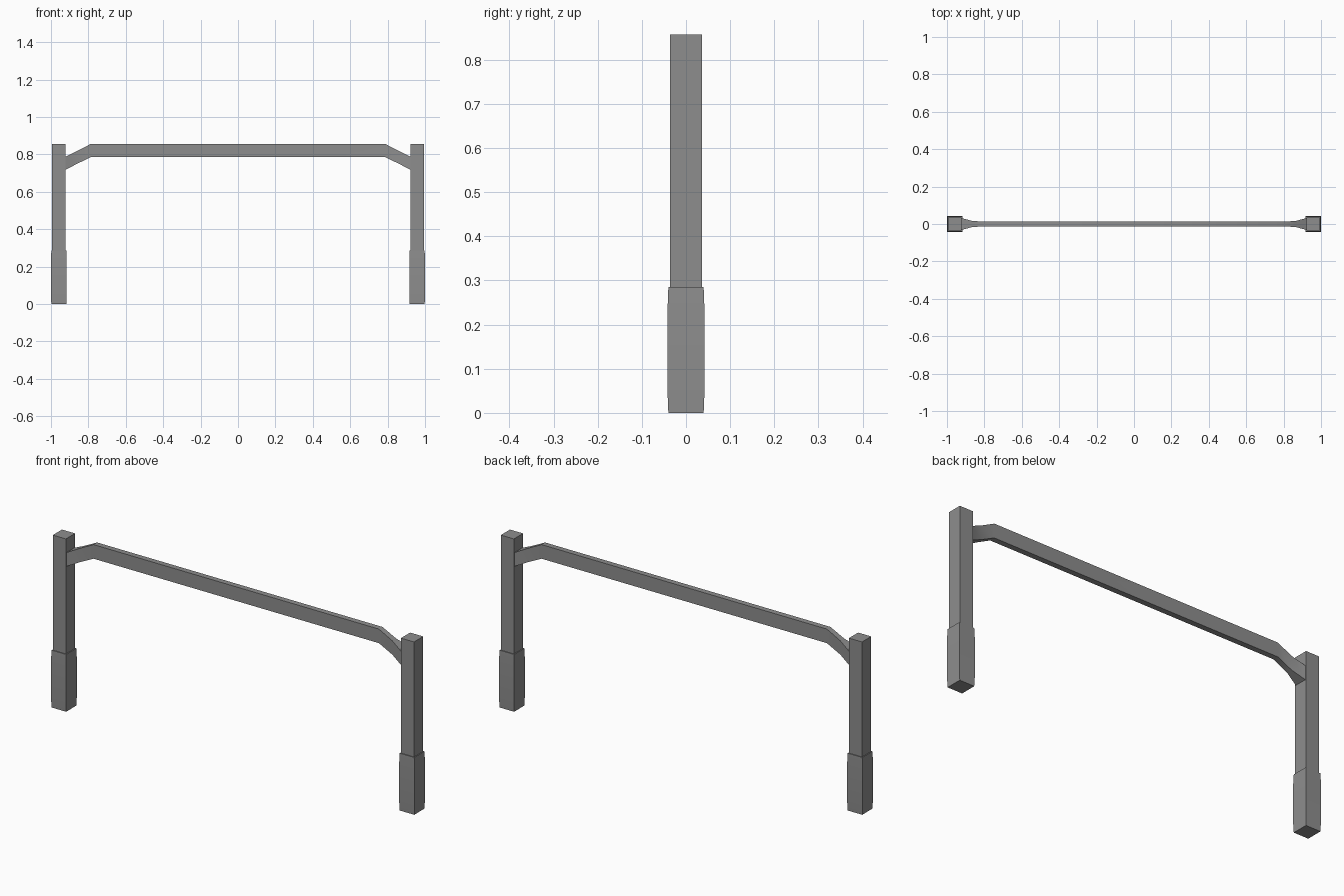
import bpy, bmesh

cube = bpy.data.objects.get("Cube")
if cube:
    bpy.data.objects.remove(cube, do_unlink=True)

steel = bpy.data.materials.new("grey_steel")
steel.use_nodes = True
GREY = (0.27, 0.27, 0.27, 1)
steel.diffuse_color = GREY
steel.node_tree.nodes["Principled BSDF"].inputs["Base Color"].default_value = GREY


def loft(name, rings):
    """Skin a closed solid through a list of four-cornered rings."""
    bm = bmesh.new()
    loops = [[bm.verts.new(p) for p in ring] for ring in rings]
    for a, b in zip(loops, loops[1:]):
        for i in range(4):
            j = (i + 1) % 4
            bm.faces.new((a[i], a[j], b[j], b[i]))
    bm.faces.new(loops[0])
    bm.faces.new(loops[-1])
    bmesh.ops.recalc_face_normals(bm, faces=bm.faces)
    mesh = bpy.data.meshes.new(name)
    bm.to_mesh(mesh)
    bm.free()
    mesh.materials.append(steel)
    obj = bpy.data.objects.new(name, mesh)
    bpy.context.collection.objects.link(obj)
    bpy.context.view_layer.objects.active = obj
    bpy.ops.object.select_all(action='DESELECT')
    obj.select_set(True)
    bpy.ops.object.shade_smooth_by_angle()
    return obj


def square(cx, half, z):
    return [(cx - half, -half, z), (cx + half, -half, z),
            (cx + half, half, z), (cx - half, half, z)]


def beam_section(x, half, low, high):
    return [(x, -half, low), (x, half, low), (x, half, high), (x, -half, high)]


POST_X = 0.958
for side, sign in (("left", 1), ("right", -1)):
    # Upright post with a slightly bulging foot sleeve
    x = sign * POST_X
    loft(side + "_post", [square(x, 0.036, z) for z in (0.25, 0.857)])
    loft(side + "_foot_sleeve", [square(x, half, z) for half, z in
         ((0.04, 0), (0.042, 0.05), (0.042, 0.23), (0.04, 0.285))])

# Crossbar with bent ends that flare out where they meet the posts
half_bar = [(0.785, 0.014, 0.787, 0.857),
            (0.86, 0.015, 0.75, 0.819),
            (0.923, 0.032, 0.718, 0.787)]
sections = [beam_section(-x, *rest) for x, *rest in reversed(half_bar)]
sections += [beam_section(*s) for s in half_bar]
loft("crossbar", sections)
